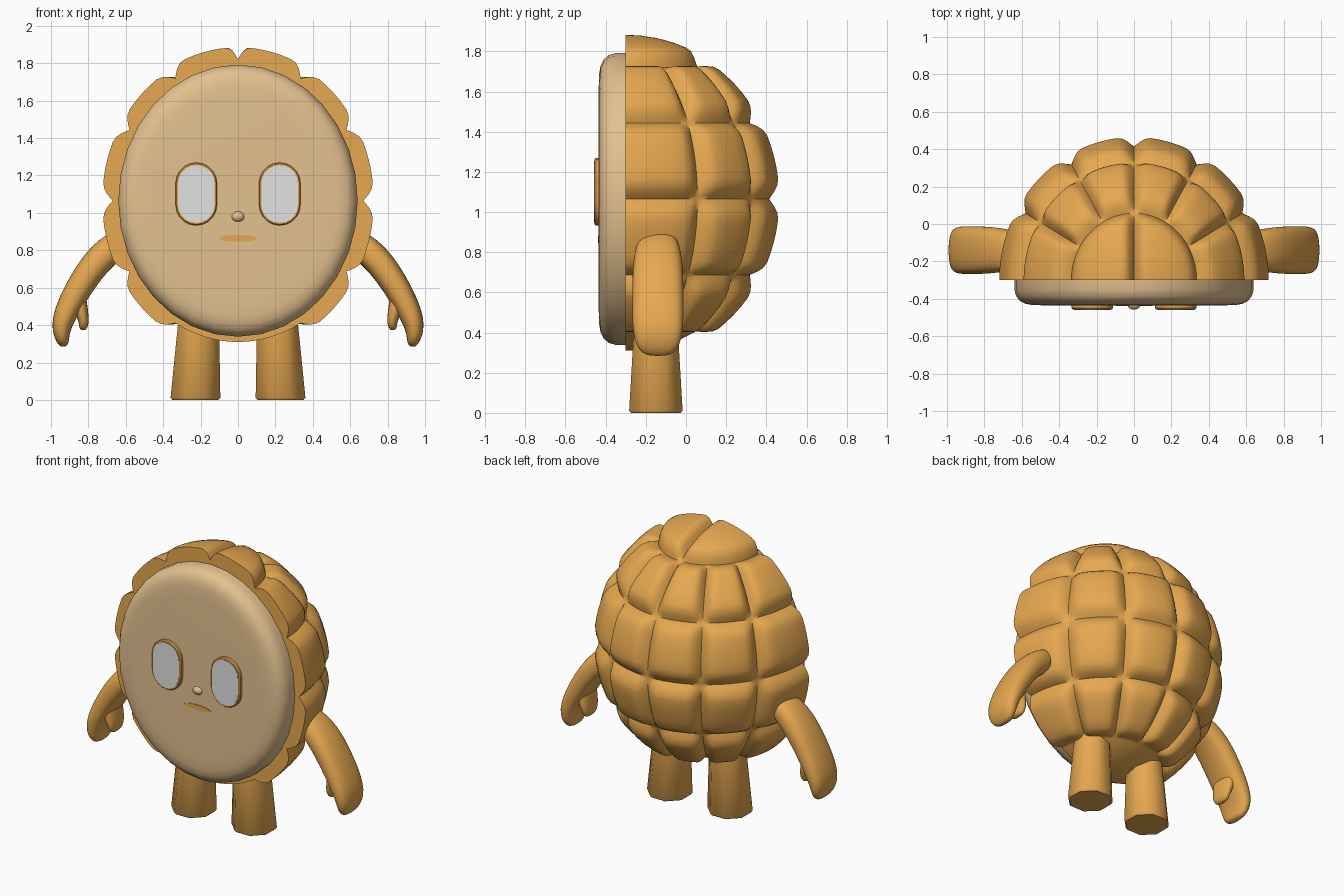
import bpy, bmesh, math
from mathutils import Vector

if "Cube" in bpy.data.objects:
    bpy.data.objects.remove(bpy.data.objects["Cube"])


def material(name, rgb):
    m = bpy.data.materials.new(name)
    lin = [((c / 255 + 0.055) / 1.055) ** 2.4 for c in rgb]
    m.diffuse_color = (*lin, 1)
    m.use_nodes = True
    m.node_tree.nodes["Principled BSDF"].inputs["Base Color"].default_value = m.diffuse_color
    return m


ORANGE = material("golden_orange", (230, 168, 80))
TAN = material("pale_tan", (228, 193, 144))
WHITE = material("eye_white", (226, 226, 226))


def finish(bm, name, mat, angle=40, subsurf=0):
    bmesh.ops.remove_doubles(bm, verts=bm.verts, dist=1e-5)
    bmesh.ops.recalc_face_normals(bm, faces=bm.faces)
    me = bpy.data.meshes.new(name)
    bm.to_mesh(me)
    bm.free()
    me.materials.append(mat)
    ob = bpy.data.objects.new(name, me)
    bpy.context.collection.objects.link(ob)
    bpy.ops.object.select_all(action='DESELECT')
    ob.select_set(True)
    bpy.context.view_layer.objects.active = ob
    if subsurf:
        ob.modifiers.new("smooth", 'SUBSURF').levels = subsurf
        ob.modifiers["smooth"].render_levels = subsurf
    bpy.ops.object.shade_smooth_by_angle(angle=math.radians(angle))
    return ob


def loft(name, rings, mat, **kw):
    """Skin a list of equal-length point rings and cap both ends."""
    bm = bmesh.new()
    vs = [[bm.verts.new(p) for p in r] for r in rings]
    n = len(vs[0])
    for a, b in zip(vs, vs[1:]):
        for i in range(n):
            j = (i + 1) % n
            bm.faces.new((a[i], a[j], b[j], b[i]))
    bm.faces.new(vs[0])
    bm.faces.new(vs[-1])
    return finish(bm, name, mat, **kw)


def ellipse(x, y, z, rx, rz, n=32):
    """Ellipse facing the front."""
    return [(x + rx * math.cos(2 * math.pi * i / n), y,
             z + rz * math.sin(2 * math.pi * i / n)) for i in range(n)]


def capsule(x, y, z, hw, hh, n=10):
    """Upright rounded slot facing the front."""
    pts = []
    for s in (1, -1):
        for i in range(n + 1):
            a = math.pi * i / n
            pts.append((x + s * hw * math.cos(a), y,
                        z + s * (hh - hw + hw * math.sin(a))))
    return pts


# Puffed tile shell: half ellipsoid with 30 degree tiles
def rise(d, w=0.24):
    return math.sin(math.pi / 2 * min(max(d, 0) / w, 1))


STEPS = (0, 0.04, 0.09, 0.16, 0.24, 0.37, 0.5, 0.63, 0.76, 0.84, 0.91, 0.96)
grid = [k + s for k in range(6) for s in STEPS] + [6]


def shell_point(u, v):
    lon, lat = math.radians(30 * u), math.radians(30 * v - 90)
    d = Vector((math.cos(lat) * math.cos(lon), math.cos(lat) * math.sin(lon),
                math.sin(lat)))
    fu, fv = u % 1, v % 1
    if v <= 1:                      # plain underside
        h = 0
    elif v >= 5:                    # two big tiles on the crown
        h = 0.065 * rise(abs(d.x), 0.08) * rise(v - 5, 0.22)
    else:                           # front edge stays raised
        across = rise(1 - fu) if u < 1 else rise(fu) if u >= 5 else rise(min(fu, 1 - fu))
        if u == 6:
            across = 1
        h = 0.056 * across * rise(min(fv, 1 - fv))
    return (d.x * (0.67 + h), -0.30 + d.y * (0.715 + h), 1.065 + d.z * (0.755 + h))


bm = bmesh.new()
rows = [[bm.verts.new(shell_point(u, v)) for u in grid] for v in grid]
for a, b in zip(rows, rows[1:]):
    for i in range(len(grid) - 1):
        bm.faces.new((a[i], a[i + 1], b[i + 1], b[i]))
bmesh.ops.remove_doubles(bm, verts=bm.verts, dist=1e-5)
bmesh.ops.holes_fill(bm, edges=[e for e in bm.edges if e.is_boundary], sides=0)
finish(bm, "tiled_shell", ORANGE, angle=45)

# Face disc with a rounded rim
profile = ((-0.29, 1.0), (-0.35, 1.0), (-0.385, 0.985), (-0.41, 0.955),
           (-0.426, 0.91), (-0.433, 0.85), (-0.435, 0.75))
loft("face_disc", [ellipse(0, y, 1.065, 0.64 * s, 0.727 * s) for y, s in profile], TAN)

# Nose bump
bm = bmesh.new()
bmesh.ops.create_uvsphere(bm, u_segments=16, v_segments=10, radius=1)
for v in bm.verts:
    v.co = Vector((v.co.x * 0.035, -0.43 + v.co.y * 0.028, 0.98 + v.co.z * 0.028))
finish(bm, "nose", TAN)

# Mouth plate
loft("mouth", [ellipse(0, y, 0.864, 0.1, 0.018, 24) for y in (-0.434, -0.439)], ORANGE)

for side, s in (("right", 1), ("left", -1)):
    # Eye rim and white plate
    loft(side + "_eye_rim", [capsule(s * 0.223, y, 1.101, 0.111 - i, 0.168 - i)
                             for y, i in ((-0.425, 0), (-0.449, 0), (-0.456, 0.006))], ORANGE)
    loft(side + "_eye_white", [capsule(s * 0.223, y, 1.101, 0.097, 0.154)
                               for y in (-0.453, -0.459)], WHITE)

    # Tapered eight-sided leg: z, centre x, radius
    rings = []
    for z, cx, r in ((0, 0.2275, 0.134), (0.012, 0.2275, 0.144), (0.5, 0.207, 0.113)):
        rings.append([(s * (cx + r * math.cos(math.pi * (i + 0.5) / 4)),
                       -0.15 + r * math.sin(math.pi * (i + 0.5) / 4), z) for i in range(8)])
    loft(side + "_leg", rings, ORANGE, angle=50)

    # Arm and thumb: centre x, z, half thickness, half depth
    def limb(name, path):
        rings = []
        for k, (x, z, hw, hy) in enumerate(path):
            p, q = path[max(k - 1, 0)], path[min(k + 1, len(path) - 1)]
            t = Vector((q[0] - p[0], q[1] - p[1])).normalized()
            ring = []
            for i in range(12):
                a = 2 * math.pi * i / 12
                c, d = math.cos(a), math.sin(a)
                c = math.copysign(abs(c) ** 0.75, c) * hw
                d = math.copysign(abs(d) ** 0.75, d) * hy
                ring.append((s * (x - t.y * c), -0.14 + d, z + t.x * c))
            rings.append(ring)
        loft(name, rings, ORANGE, angle=80, subsurf=2)

    limb(side + "_arm", ((0.58, 0.86, 0.07, 0.09), (0.67, 0.82, 0.082, 0.115),
                         (0.77, 0.725, 0.08, 0.13), (0.863, 0.58, 0.073, 0.132),
                         (0.922, 0.465, 0.066, 0.132), (0.946, 0.385, 0.054, 0.125),
                         (0.94, 0.32, 0.038, 0.105), (0.925, 0.284, 0.02, 0.06)))
    limb(side + "_thumb", ((0.865, 0.58, 0.05, 0.09), (0.845, 0.5, 0.042, 0.09),
                           (0.826, 0.435, 0.03, 0.08), (0.825, 0.395, 0.026, 0.065),
                           (0.832, 0.372, 0.014, 0.04)))
